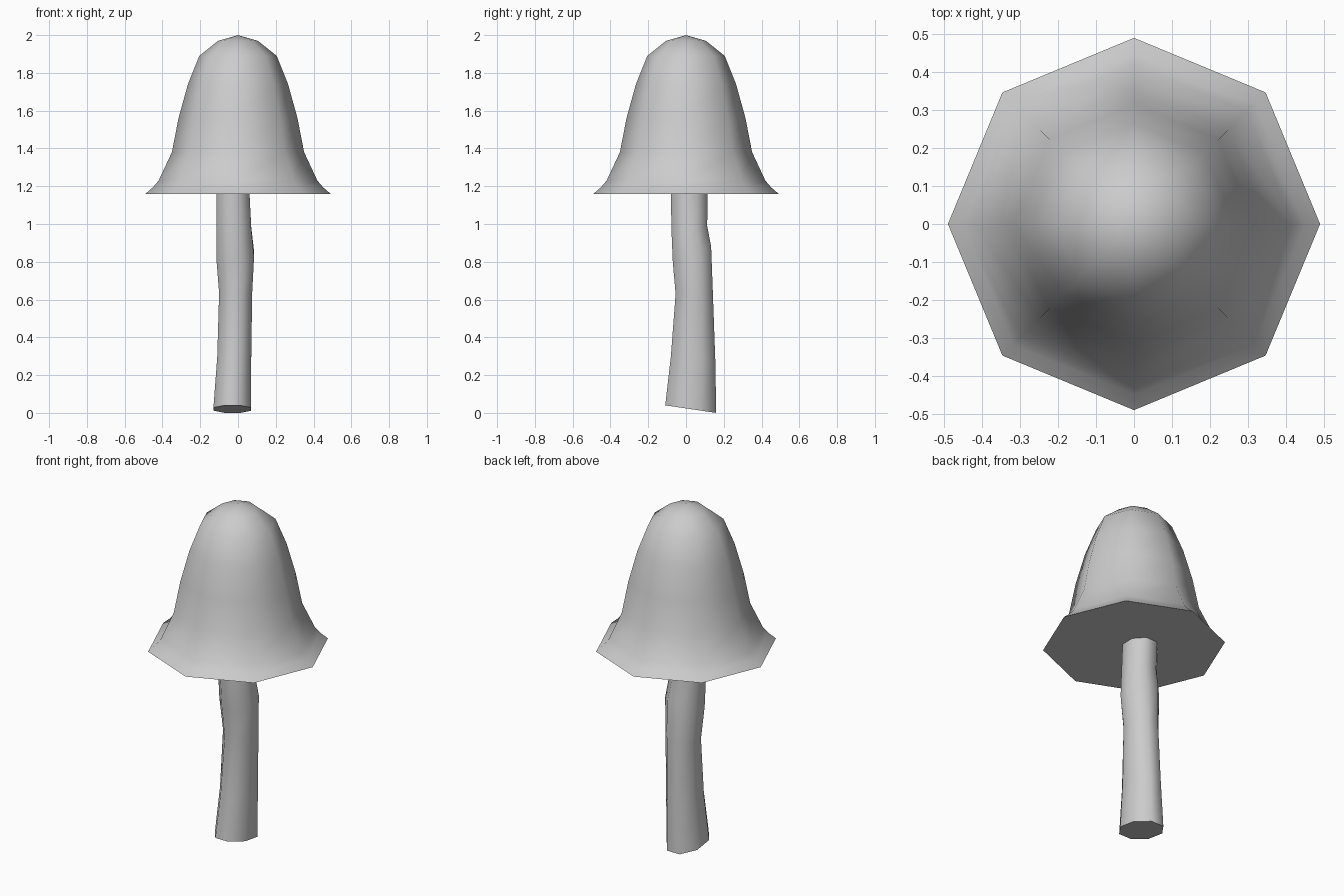
import bpy, bmesh, math

if "Cube" in bpy.data.objects:
    bpy.data.objects.remove(bpy.data.objects["Cube"])


def loft(name, rings, smooth_angle, close_top=None):
    """Join equal-length rings of points with quads, capping both ends."""
    bm = bmesh.new()
    loops = [[bm.verts.new(p) for p in ring] for ring in rings]
    n = len(loops[0])
    for a, b in zip(loops, loops[1:]):
        for i in range(n):
            j = (i + 1) % n
            bm.faces.new((a[i], a[j], b[j], b[i]))
    bm.faces.new(loops[0][::-1])
    if close_top:
        tip = bm.verts.new(close_top)
        for i in range(n):
            bm.faces.new((loops[-1][i], loops[-1][(i + 1) % n], tip))
    else:
        bm.faces.new(loops[-1])
    bmesh.ops.recalc_face_normals(bm, faces=bm.faces)
    mesh = bpy.data.meshes.new(name)
    bm.to_mesh(mesh)
    bm.free()
    obj = bpy.data.objects.new(name, mesh)
    bpy.context.collection.objects.link(obj)
    bpy.context.view_layer.objects.active = obj
    obj.select_set(True)
    bpy.ops.object.shade_smooth_by_angle(angle=math.radians(smooth_angle))
    obj.select_set(False)
    return obj


SIDES = 8

# Bell-shaped cap with flared rim: (radius, height)
cap_profile = [(0.49, 1.16), (0.45, 1.195), (0.42, 1.23), (0.35, 1.38),
               (0.315, 1.56), (0.265, 1.74), (0.205, 1.89), (0.105, 1.97)]
cap_rings = [[(r * math.cos(math.tau * i / SIDES),
               r * math.sin(math.tau * i / SIDES), z) for i in range(SIDES)]
             for r, z in cap_profile]
loft("mushroom_cap", cap_rings, 70, close_top=(0, 0, 2.0))

# Crooked stem: (x min, x max, y min, y max, z at front, z at back)
stem_sections = [(-0.13, 0.07, -0.11, 0.16, 0.04, 0.0),
                 (-0.11, 0.07, -0.08, 0.155, 0.30, 0.28),
                 (-0.10, 0.075, -0.055, 0.142, 0.63, 0.64),
                 (-0.115, 0.085, -0.07, 0.133, 0.80, 0.88),
                 (-0.115, 0.07, -0.077, 0.112, 0.97, 0.99),
                 (-0.115, 0.06, -0.08, 0.115, 1.18, 1.18)]
k = 1 / math.cos(math.pi / SIDES)
stem_rings = []
for x0, x1, y0, y1, zf, zb in stem_sections:
    ring = []
    for i in range(SIDES):
        a = math.tau * (i + 0.5) / SIDES
        u, v = k * math.cos(a), k * math.sin(a)
        ring.append(((x0 + x1) / 2 + u * (x1 - x0) / 2,
                     (y0 + y1) / 2 + v * (y1 - y0) / 2,
                     (zf + zb) / 2 + v * (zb - zf) / 2))
    stem_rings.append(ring)
loft("mushroom_stem", stem_rings, 60)
